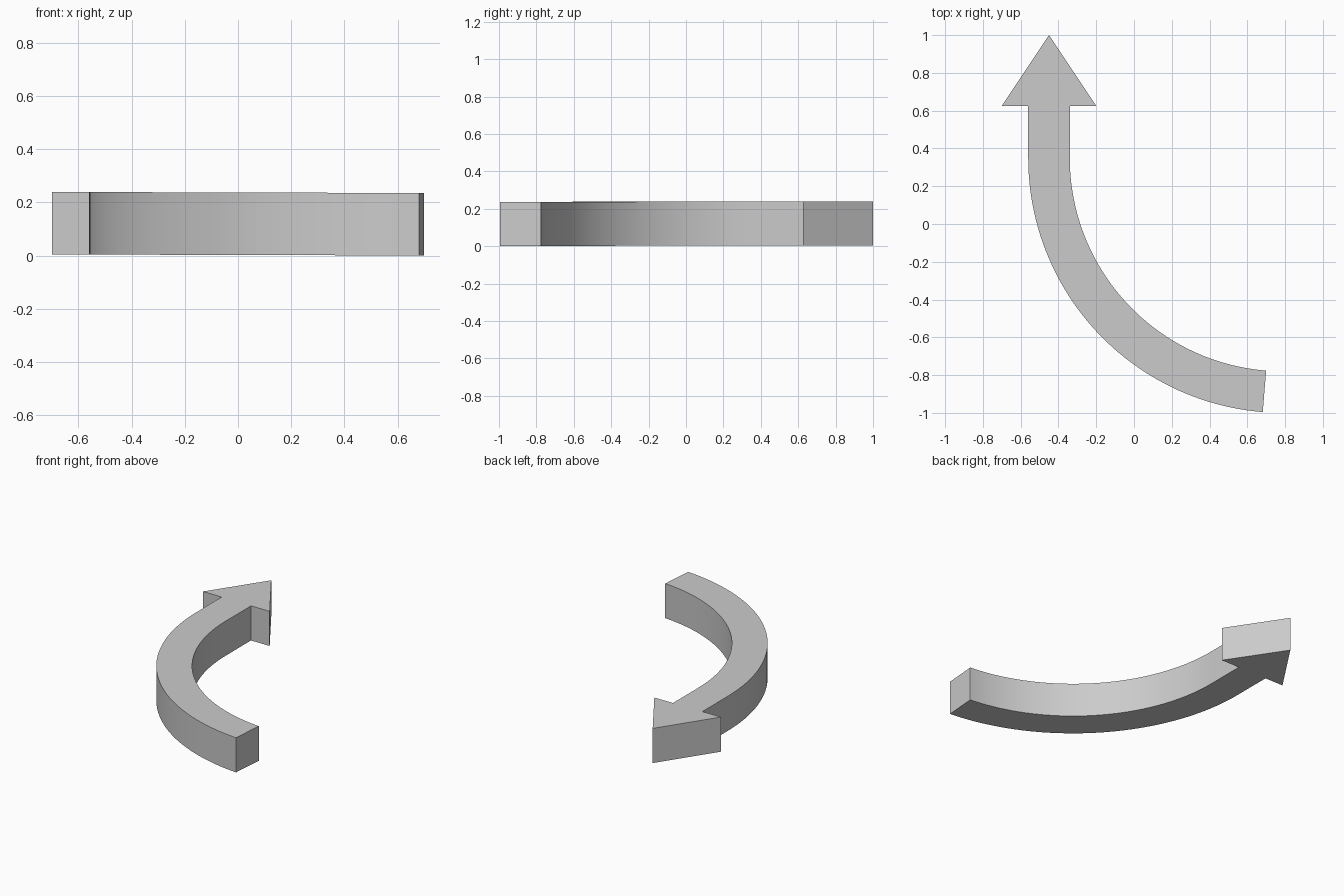
import bpy, bmesh, math

if "Cube" in bpy.data.objects:
    bpy.data.objects.remove(bpy.data.objects["Cube"])

THICK = 0.235
CX, CY = 0.79, 0.35          # centre of the bend
R_OUT, R_IN = 1.35, 1.13
SEGS = 48
END = math.radians(265.4)    # tail end angle

bm = bmesh.new()


def pair(a):
    return [bm.verts.new((CX + r * math.cos(a), CY + r * math.sin(a), 0))
            for r in (R_OUT, R_IN)]


# curved shaft, from head side to tail, as a strip of quads
neck = [bm.verts.new((x, 0.625, 0)) for x in (CX - R_OUT, CX - R_IN)]
rows = [neck] + [pair(math.pi + (END - math.pi) * i / SEGS) for i in range(SEGS + 1)]
for (a, b), (c, d) in zip(rows, rows[1:]):
    bm.faces.new((a, c, d, b))

# arrow head sharing the neck edge
left, right, tip = [bm.verts.new((x, y, 0)) for x, y in
                    ((-0.70, 0.625), (-0.20, 0.625), (-0.45, 1.0))]
bm.faces.new((left, neck[0], neck[1], right, tip))

# thicken upward
ext = bmesh.ops.extrude_face_region(bm, geom=bm.faces[:])
top = [g for g in ext["geom"] if isinstance(g, bmesh.types.BMVert)]
bmesh.ops.translate(bm, vec=(0, 0, THICK), verts=top)

# very slight sideways tilt
for v in bm.verts:
    v.co.z += 0.004 * (0.7 - v.co.x) / 1.4
bmesh.ops.recalc_face_normals(bm, faces=bm.faces[:])

mesh = bpy.data.meshes.new("curved_arrow")
bm.to_mesh(mesh)
bm.free()
arrow = bpy.data.objects.new("curved_arrow", mesh)
bpy.context.collection.objects.link(arrow)
bpy.context.view_layer.objects.active = arrow
arrow.select_set(True)
bpy.ops.object.shade_smooth_by_angle(angle=math.radians(30))
